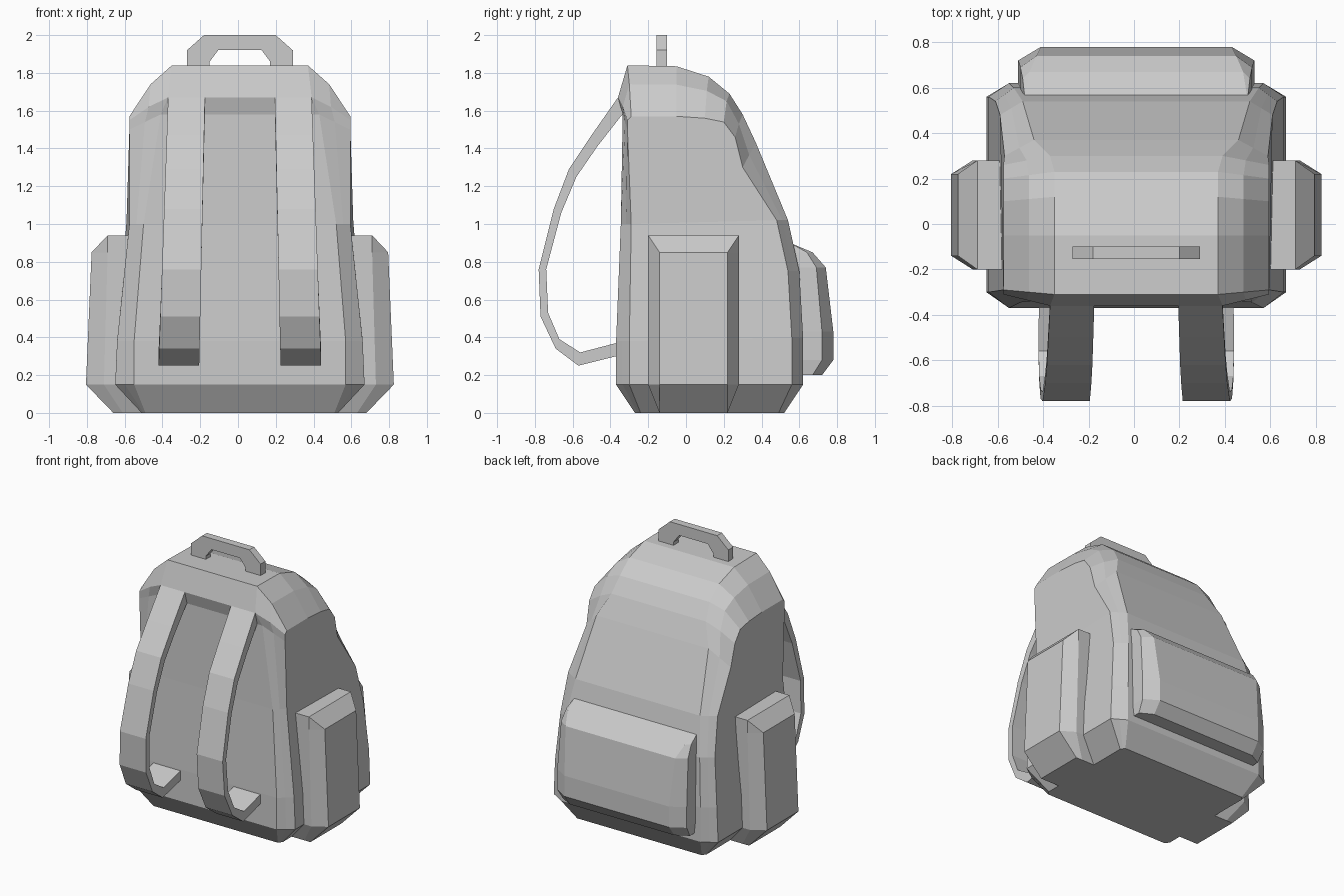
import bpy, bmesh

if "Cube" in bpy.data.objects:
    bpy.data.objects.remove(bpy.data.objects["Cube"])

CX = 0.01  # slight sideways offset of the whole bag


def make(name, verts, faces):
    mesh = bpy.data.meshes.new(name)
    mesh.from_pydata([(x + CX, y, z) for x, y, z in verts], [], faces)
    bm = bmesh.new()
    bm.from_mesh(mesh)
    bmesh.ops.remove_doubles(bm, verts=bm.verts, dist=0.0005)
    bmesh.ops.recalc_face_normals(bm, faces=bm.faces)
    bm.to_mesh(mesh)
    bm.free()
    ob = bpy.data.objects.new(name, mesh)
    bpy.context.collection.objects.link(ob)
    return ob


def loft(name, rings, closed=False, caps=True):
    """Skin a list of equal closed rings; optionally join last to first."""
    n, m = len(rings[0]), len(rings)
    faces = []
    for i in range(m if closed else m - 1):
        a, b = i * n, (i + 1) % m * n
        faces += [(a + j, a + (j + 1) % n, b + (j + 1) % n, b + j) for j in range(n)]
    if caps and not closed:
        faces += [tuple(range(n)), tuple(range((m - 1) * n, m * n))]
    return make(name, [v for r in rings for v in r], faces)


# Body: rows around the side profile, each as panel edge (x,y,z) and side edge (x,y,z)
rows = [
    (.50, -.27, 0, .52, -.24, 0),
    (.56, -.37, .15, .66, -.30, .15),
    (.56, -.37, .38, .65, -.30, .38),
    (.51, -.345, 1.0, .585, -.29, 1.0),
    (.42, -.335, 1.58, .585, -.31, 1.50),
    (.38, -.36, 1.67, .585, -.31, 1.55),
    (.36, -.31, 1.84, .585, -.29, 1.57),
    (.36, -.05, 1.835, .585, -.05, 1.57),
    (.36, .12, 1.78, .585, .10, 1.56),
    (.36, .23, 1.69, .585, .20, 1.54),
    (.38, .30, 1.58, .585, .26, 1.46),
    (.45, .37, 1.43, .58, .30, 1.30),
    (.50, .54, 1.02, .60, .48, 1.02),
    (.54, .60, .75, .62, .54, .75),
    (.56, .62, .40, .65, .56, .40),
    (.56, .62, .15, .66, .56, .15),
    (.50, .52, 0, .52, .49, 0),
]
verts = []
for i, (x, y, z, sx, sy, sz) in enumerate(rows):
    lift = .035 if 6 <= i <= 9 else .01 if i in (5, 10) else 0
    mx, my, mz = (x + sx) / 2, (y + sy) / 2, (z + sz) / 2 + lift
    verts += [(-sx, sy, sz), (-mx, my, mz), (-x, y, z), (x, y, z), (mx, my, mz), (sx, sy, sz)]
N = len(rows)
faces = [(i * 6 + j, i * 6 + j + 1, (i + 1) % N * 6 + j + 1, (i + 1) % N * 6 + j)
         for i in range(N) for j in range(5)]
for col in (0, 5):  # flat side walls
    for strip in ([0, 1, 15, 16], [1, 2, 14, 15], [2, 3, 12, 13, 14], list(range(3, 13))):
        faces.append(tuple(r * 6 + col for r in strip))
make("bag_body", verts, faces)


# Pockets: rings by height (z, shoulder half width, face half width, shoulder depth, face depth)
def pocket(name, base, levels, place):
    rings = []
    for z, sw, fw, sd, fd in levels:
        pts = [(base, -sw), (sd, -sw), (fd, -fw), (fd, fw), (sd, sw), (base, sw)]
        rings.append([place(d, w, z) for d, w in pts])
    return loft(name, rings)


side_levels = [(0, .18, .18, .62, .67), (.15, .24, .18, .72, .815),
               (.85, .24, .18, .70, .785), (.94, .24, .24, .70, .70)]
for side, label in ((-1, "left"), (1, "right")):
    pocket(label + "_side_pocket", .45, side_levels, lambda d, w, z: (side * d, w + .04, z))
back_levels = [(.20, .51, .42, .67, .72), (.28, .52, .42, .72, .78), (.43, .52, .42, .72, .78),
               (.77, .51, .44, .69, .74), (.85, .50, .47, .64, .67), (.90, .49, .49, .55, .55)]
pocket("back_pocket", .50, back_levels, lambda d, w, z: (w, d, z))

# Shoulder straps: outer and inner (y,z) curves, drifting outward toward the bottom
outer = [(-.32, 1.72), (-.36, 1.67), (-.50, 1.47), (-.62, 1.29), (-.70, 1.08), (-.78, .76),
         (-.77, .51), (-.69, .34), (-.57, .25), (-.33, .31)]
inner = [(-.30, 1.62), (-.345, 1.57), (-.47, 1.41), (-.58, 1.25), (-.66, 1.06), (-.74, .76),
         (-.73, .53), (-.67, .39), (-.56, .32), (-.33, .38)]
for side, label in ((-1, "left"), (1, "right")):
    rings = []
    for (yo, zo), (yi, zi) in zip(outer, inner):
        f = (1.67 - zo) / 1.4
        a, b = side * (.185 + .03 * f), side * (.38 + .05 * f)
        rings.append([(a, yo, zo), (b, yo, zo), (b, yi, zi), (a, yi, zi)])
    loft(label + "_shoulder_strap", rings)

# Carry handle on top
arch_out = [(-.28, 1.81), (-.28, 1.92), (-.19, 2.0), (.19, 2.0), (.28, 1.92), (.28, 1.81)]
arch_in = [(-.16, 1.81), (-.16, 1.86), (-.115, 1.92), (.115, 1.92), (.16, 1.86), (.16, 1.81)]
loft("carry_handle", [[(xo, -.155, zo), (xo, -.10, zo), (xi, -.10, zi), (xi, -.155, zi)]
                      for (xo, zo), (xi, zi) in zip(arch_out, arch_in)])
